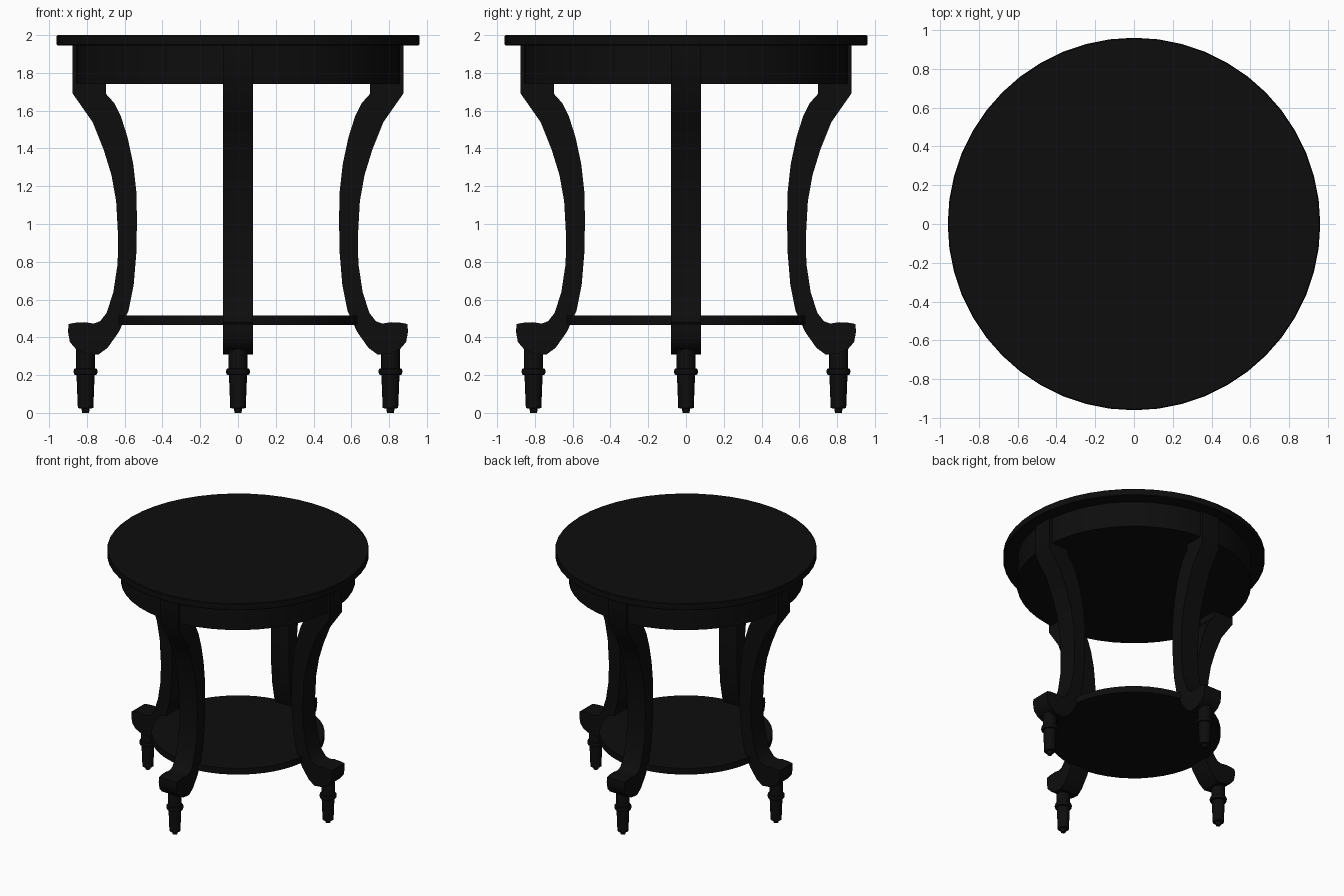
import bpy, bmesh, math
from mathutils import Matrix

if "Cube" in bpy.data.objects:
    bpy.data.objects.remove(bpy.data.objects["Cube"])

black = bpy.data.materials.new("black lacquer")
black.diffuse_color = (0.004, 0.004, 0.004, 1)
black.use_nodes = True
black.node_tree.nodes["Principled BSDF"].inputs["Base Color"].default_value = black.diffuse_color


def finish(name, bm, angle=0):
    bmesh.ops.recalc_face_normals(bm, faces=bm.faces)
    me = bpy.data.meshes.new(name)
    bm.to_mesh(me)
    bm.free()
    me.materials.append(black)
    ob = bpy.data.objects.new(name, me)
    bpy.context.collection.objects.link(ob)
    bpy.ops.object.select_all(action='DESELECT')
    ob.select_set(True)
    bpy.context.view_layer.objects.active = ob
    bpy.ops.object.shade_smooth_by_angle(angle=math.radians(35))
    # swing the part to its side of the table
    ob.data.transform(Matrix.Rotation(angle, 4, 'Z'))
    return ob


def lathe(name, profile, sides, x=0, angle=0):
    """Closed turned solid from (radius, z) points, bottom to top."""
    bm = bmesh.new()
    rings = [[bm.verts.new((x + r * math.cos(2 * math.pi * i / sides),
                            r * math.sin(2 * math.pi * i / sides), z))
              for i in range(sides)] for r, z in profile]
    for a, b in zip(rings, rings[1:]):
        for i in range(sides):
            j = (i + 1) % sides
            bm.faces.new((a[i], a[j], b[j], b[i]))
    bm.faces.new(rings[0])
    bm.faces.new(rings[-1])
    return finish(name, bm, angle)


# Round top, apron drum and lower shelf
lathe("table_top", [(0.955, 1.945), (0.96, 1.95), (0.96, 1.995), (0.955, 2.0)], 48)
lathe("apron", [(0.86, 1.74), (0.86, 1.946)], 48)
lathe("lower_shelf", [(0.635, 0.465), (0.635, 0.515)], 48)

# Side profile of the curved leg (outward distance, z)
leg_outline = [
    (0.875, 1.946), (0.875, 1.69), (0.77, 1.54), (0.71, 1.39), (0.67, 1.26),
    (0.645, 1.12), (0.635, 0.94), (0.637, 0.79), (0.66, 0.64), (0.695, 0.53),
    (0.73, 0.485), (0.765, 0.473), (0.81, 0.48), (0.865, 0.477), (0.897, 0.47),
    (0.90, 0.43), (0.89, 0.375), (0.86, 0.34), (0.81, 0.315), (0.74, 0.308),
    (0.69, 0.345), (0.63, 0.43), (0.58, 0.54), (0.552, 0.68), (0.538, 0.85),
    (0.535, 1.02), (0.538, 1.17), (0.555, 1.32), (0.585, 1.46), (0.62, 1.57),
    (0.655, 1.64), (0.70, 1.69), (0.70, 1.946)]

# Turned foot under each leg
foot_profile = [
    (0.018, 0.0), (0.022, 0.022), (0.041, 0.026), (0.048, 0.20), (0.06, 0.203),
    (0.064, 0.218), (0.06, 0.233), (0.05, 0.236), (0.05, 0.34)]

for k, side in enumerate(("right", "back", "left", "front")):
    turn = k * math.pi / 2
    bm = bmesh.new()
    face = bm.faces.new([bm.verts.new((x, -0.08, z)) for x, z in leg_outline])
    out = bmesh.ops.extrude_face_region(bm, geom=[face])
    for v in out["geom"]:
        if isinstance(v, bmesh.types.BMVert):
            v.co.y = 0.08
    if not face.is_valid or len([f for f in bm.faces if len(f.verts) > 4]) < 2:
        bm.faces.new([v for v in bm.verts if v.co.y < 0])
    finish(side + "_leg", bm, turn)
    lathe(side + "_foot", foot_profile, 16, 0.807, turn)
